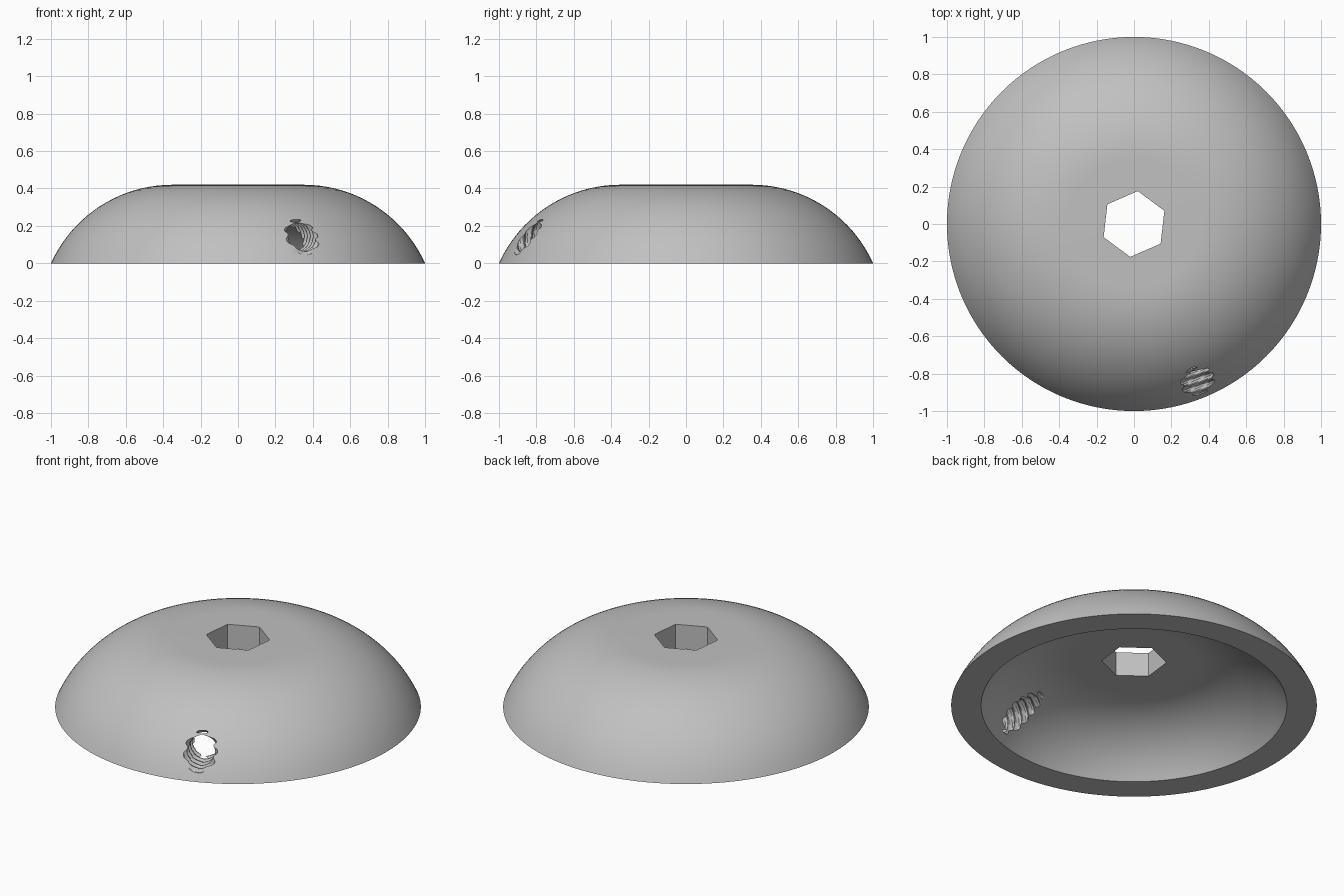
import bpy
import bmesh
from math import sin, cos, pi, asin, radians
from mathutils import Matrix, Vector

default_cube = bpy.data.objects.get("Cube")
if default_cube:
    bpy.data.objects.remove(default_cube, do_unlink=True)

FLAT_R, HEIGHT, WALL = 0.35, 0.42, 0.145    # flat crown radius, dome height, shell thickness
ARC_R, ARC_Z = 0.713, -0.293                # rounded shoulder arc
SEGMENTS = 128

grey = bpy.data.materials.new("light grey")
grey.use_nodes = True
colour = (0.53, 0.53, 0.53, 1)
grey.diffuse_color = colour
grey.node_tree.nodes["Principled BSDF"].inputs["Base Color"].default_value = colour


def make_object(name, bm):
    bmesh.ops.recalc_face_normals(bm, faces=bm.faces)
    mesh = bpy.data.meshes.new(name)
    bm.to_mesh(mesh)
    bm.free()
    mesh.materials.append(grey)
    obj = bpy.data.objects.new(name, mesh)
    bpy.context.collection.objects.link(obj)
    return obj


def shoulder(radius, steps=20):
    """Arc from the floor up to the edge of the flat crown."""
    start = asin(-ARC_Z / radius)
    angles = [start + (pi / 2 - start) * i / steps for i in range(steps + 1)]
    return [Vector((FLAT_R + radius * cos(a), 0, ARC_Z + radius * sin(a))) for a in angles]


# Domed shell: closed section turned about the vertical axis
bm = bmesh.new()
outer, inner = shoulder(ARC_R), shoulder(ARC_R - WALL)
section = [Vector((0, 0, HEIGHT))] + outer[::-1] + inner + [Vector((0, 0, HEIGHT - WALL))]
verts = [bm.verts.new(p) for p in section]
edges = [bm.edges.new(pair) for pair in zip(verts, verts[1:])]
bmesh.ops.spin(bm, geom=verts + edges, cent=(0, 0, 0), axis=(0, 0, 1),
               angle=2 * pi, steps=SEGMENTS)
bmesh.ops.remove_doubles(bm, verts=bm.verts, dist=0.0005)
shell = make_object("domed_shell", bm)

# Hexagonal hole through the crown
bm = bmesh.new()
bmesh.ops.create_cone(bm, cap_ends=True, segments=6, radius1=0.177, radius2=0.177, depth=1)
bmesh.ops.rotate(bm, verts=bm.verts, matrix=Matrix.Rotation(radians(-6.5), 3, "Z"))
bmesh.ops.translate(bm, verts=bm.verts, vec=(0, 0, HEIGHT))
hex_cutter = make_object("hex_hole_cutter", bm)

# Threaded side hole: rod whose radius follows a helical ridge
MINOR, MAJOR, PITCH, SIDES, PER_TURN = 0.076, 0.095, 0.042, 40, 8
START, END = 0.42, 1.1
bm = bmesh.new()
rings = []
count = round((END - START) / PITCH * PER_TURN)
for i in range(count + 1):
    ring = []
    for j in range(SIDES):
        phase = (i / PER_TURN - j / SIDES) % 1
        ridge = min(1, max(0, 1.6 - 4 * abs(phase - 0.5)))
        r, a = MINOR + (MAJOR - MINOR) * ridge, 2 * pi * j / SIDES
        ring.append(bm.verts.new((START + i * PITCH / PER_TURN, r * cos(a), r * sin(a))))
    rings.append(ring)
for low, high in zip(rings, rings[1:]):
    for j in range(SIDES):
        k = (j + 1) % SIDES
        bm.faces.new((low[j], low[k], high[k], high[j]))
bm.faces.new(rings[0])
bm.faces.new(rings[-1])
bmesh.ops.translate(bm, verts=bm.verts, vec=(0, 0, 0.14))
bmesh.ops.rotate(bm, verts=bm.verts, matrix=Matrix.Rotation(radians(-68), 3, "Z"))
thread_cutter = make_object("threaded_hole_cutter", bm)

# Cut both holes, then discard the cutters
bpy.ops.object.select_all(action="DESELECT")
bpy.context.view_layer.objects.active = shell
shell.select_set(True)
for cutter in (hex_cutter, thread_cutter):
    cutter.hide_render = True
    cut = shell.modifiers.new(cutter.name, "BOOLEAN")
    cut.operation, cut.solver, cut.object = "DIFFERENCE", "EXACT", cutter
    bpy.ops.object.modifier_apply(modifier=cut.name)
    bpy.data.objects.remove(cutter, do_unlink=True)

bpy.ops.object.shade_smooth_by_angle(angle=radians(30))
